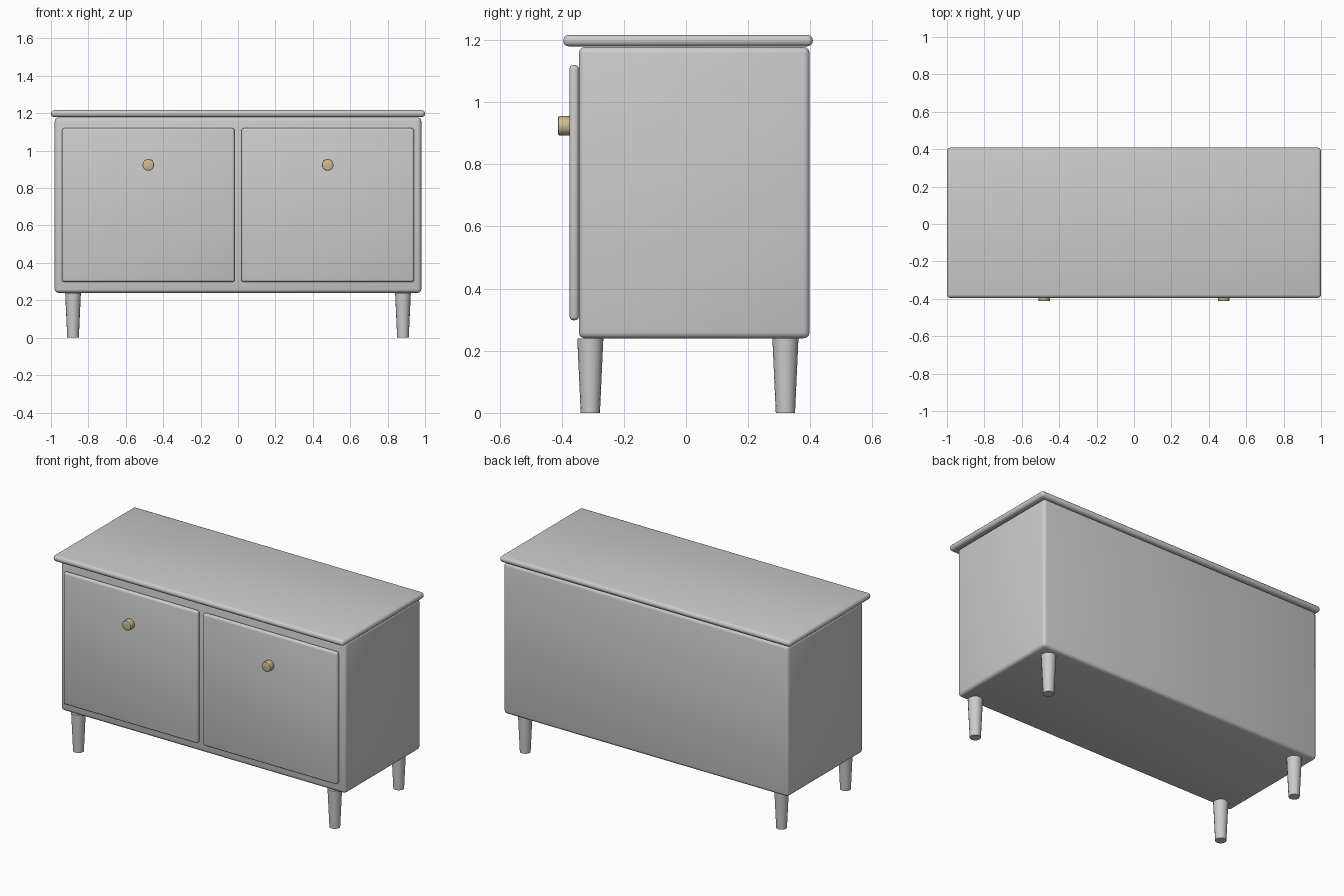
import bpy, math

if "Cube" in bpy.data.objects:
    bpy.data.objects.remove(bpy.data.objects["Cube"])

brass = bpy.data.materials.new("brass")
brass.diffuse_color = (0.62, 0.50, 0.27, 1)
brass.use_nodes = True
brass.node_tree.nodes["Principled BSDF"].inputs["Base Color"].default_value = brass.diffuse_color


def bevel_and_smooth(ob, width, segments=3):
    if width:
        mod = ob.modifiers.new("round_edges", "BEVEL")
        mod.width = width
        mod.segments = segments
        mod.limit_method = "ANGLE"
        mod.angle_limit = math.radians(40)
        bpy.ops.object.modifier_apply(modifier=mod.name)
    bpy.ops.object.shade_smooth_by_angle(angle=math.radians(40))


def rounded_box(name, x, y, z, bevel):
    """Box from (min, max) ranges on each axis with rounded edges."""
    centre = [(a + b) / 2 for a, b in (x, y, z)]
    bpy.ops.mesh.primitive_cube_add(size=1, location=centre)
    ob = bpy.context.object
    ob.name = name
    ob.scale = [b - a for a, b in (x, y, z)]
    bpy.ops.object.transform_apply(location=False, rotation=False, scale=True)
    bevel_and_smooth(ob, bevel)
    return ob


# Cabinet body and overhanging top
rounded_box("body", (-0.98, 0.98), (-0.345, 0.398), (0.24, 1.178), 0.02)
rounded_box("top_board", (-1, 1), (-0.395, 0.408), (1.18, 1.217), 0.017)

for side, s in (("left", -1), ("right", 1)):
    # Door panel on the front
    xs = sorted((s * 0.018, s * 0.942))
    rounded_box(side + "_door", xs, (-0.375, -0.345), (0.298, 1.12), 0.013)

    # Round brass knob
    bpy.ops.mesh.primitive_cylinder_add(
        vertices=16, radius=0.031, depth=0.042,
        location=(s * 0.48, -0.391, 0.924), rotation=(math.pi / 2, 0, 0))
    knob = bpy.context.object
    knob.name = side + "_knob"
    bevel_and_smooth(knob, 0.005, 2)
    knob.data.materials.append(brass)

    # Tapered legs
    for end, y in (("front", -0.308), ("back", 0.32)):
        bpy.ops.mesh.primitive_cone_add(
            vertices=16, radius1=0.031, radius2=0.042, depth=0.24,
            location=(s * 0.882, y, 0.12))
        leg = bpy.context.object
        leg.name = f"{end}_{side}_leg"
        bevel_and_smooth(leg, 0)
